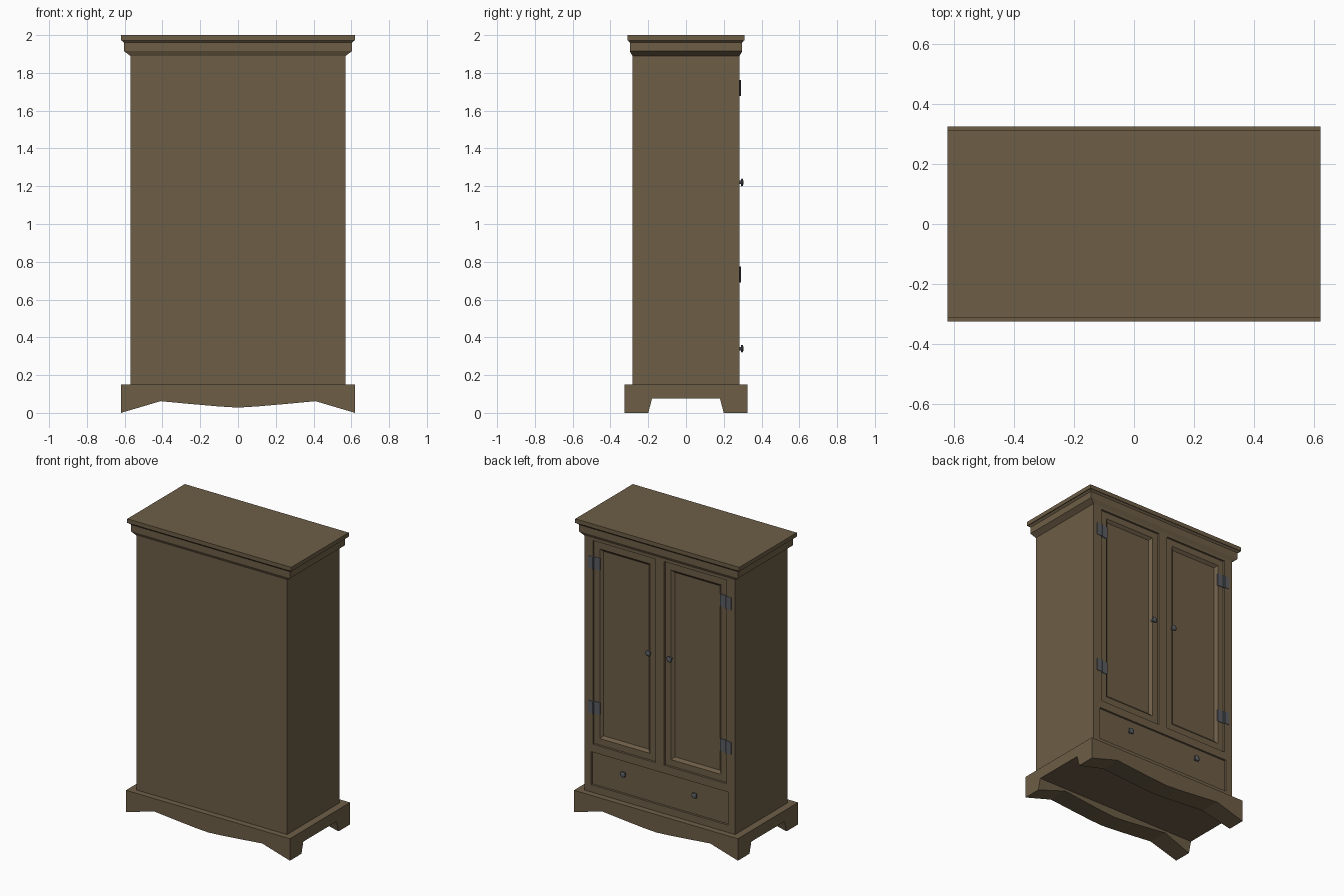
import bpy, bmesh, math
from mathutils import Matrix

if "Cube" in bpy.data.objects:
    bpy.data.objects.remove(bpy.data.objects["Cube"])


def material(name, rgb):
    m = bpy.data.materials.new(name)
    m.diffuse_color = (*rgb, 1)
    m.use_nodes = True
    m.node_tree.nodes["Principled BSDF"].inputs["Base Color"].default_value = m.diffuse_color
    return m


WOOD = material("brown_wood", (0.155, 0.112, 0.063))
METAL = material("grey_metal", (0.10, 0.11, 0.125))


def finish(bm, name, mat):
    bmesh.ops.recalc_face_normals(bm, faces=bm.faces)
    me = bpy.data.meshes.new(name)
    bm.to_mesh(me)
    bm.free()
    ob = bpy.data.objects.new(name, me)
    bpy.context.collection.objects.link(ob)
    me.materials.append(mat)
    return ob


def add_box(bm, x0, x1, y0, y1, z0, z1):
    m = Matrix.Translation(((x0 + x1) / 2, (y0 + y1) / 2, (z0 + z1) / 2))
    m = m @ Matrix.Diagonal((x1 - x0, y1 - y0, z1 - z0, 1))
    bmesh.ops.create_cube(bm, size=1, matrix=m)


def box(name, mat, *dims):
    bm = bmesh.new()
    add_box(bm, *dims)
    return finish(bm, name, mat)


def loft(name, mat, sections):
    bm = bmesh.new()
    rings = [[bm.verts.new(p) for p in s] for s in sections]
    n = len(rings[0])
    for a, b in zip(rings, rings[1:]):
        for i in range(n):
            j = (i + 1) % n
            bm.faces.new((a[i], a[j], b[j], b[i]))
    bm.faces.new(rings[0])
    bm.faces.new(rings[-1])
    return finish(bm, name, mat)


# plinth: shaped skirt lofted along x, with a tapered channel underneath
half = [(0, 0.028), (0.1, 0.034), (0.25, 0.047), (0.41, 0.062), (0.62, 0.0)]
outline = [(-x, z) for x, z in reversed(half[1:])] + half
sections = []
for x, p in outline:
    yw = 0.2 - 0.02 * p / 0.075
    side = [(0.325, 0.15), (0.325, p), (yw, p), (0.18, 0.075)]
    sections.append([(x, -y, z) for y, z in side] + [(x, y, z) for y, z in reversed(side)])
loft("plinth", WOOD, sections)

# stepped cornice
steps = [(0.57, 0.284, 1.89), (0.603, 0.297, 1.915), (0.603, 0.297, 1.96),
         (0.615, 0.307, 1.972), (0.62, 0.311, 1.972), (0.62, 0.311, 2.0)]
loft("cornice", WOOD, [[(-x, -y, z), (x, -y, z), (x, y, z), (-x, y, z)] for x, y, z in steps])

# carcass with recesses for the doors and the drawer
BODY_Y = 0.284
carcass = box("carcass", WOOD, -0.57, 0.57, -BODY_Y, BODY_Y, 0.14, 1.895)
openings = [(0.033, 0.506, 0.48, 1.872), (-0.506, -0.033, 0.48, 1.872), (-0.518, 0.518, 0.20, 0.425)]
for i, (x0, x1, z0, z1) in enumerate(openings):
    cutter = box("recess_cutter", WOOD, x0, x1, 0.24, 0.35, z0, z1)
    cutter.hide_render = True
    mod = carcass.modifiers.new("recess", "BOOLEAN")
    mod.operation = "DIFFERENCE"
    mod.solver = "EXACT"
    mod.object = cutter
    bpy.context.view_layer.objects.active = carcass
    bpy.ops.object.modifier_apply(modifier=mod.name)
    bpy.data.objects.remove(cutter, do_unlink=True)

# doors with a bevelled sunken panel, and a plain drawer front
DOOR_Y = 0.276
G = 0.004
for name, (x0, x1, z0, z1) in zip(("left_door", "right_door", "drawer_front"), openings):
    bm = bmesh.new()
    add_box(bm, x0 + G, x1 - G, 0.235, DOOR_Y, z0 + G, z1 - G)
    if "door" in name:
        bm.normal_update()
        face = max(bm.faces, key=lambda f: f.normal.y)
        bmesh.ops.inset_region(bm, faces=[face], thickness=0.062)
        bmesh.ops.inset_region(bm, faces=[face], thickness=0.025, depth=-0.016)
    finish(bm, name, WOOD)

# hinges: one leaf on the carcass, one on the door, barrel between
for s in (-1, 1):
    for z in (0.732, 1.72):
        bm = bmesh.new()
        for a, b, y in ((0.505, 0.542, BODY_Y + 0.003), (0.455, 0.505, DOOR_Y + 0.004)):
            add_box(bm, *sorted((s * a, s * b)), y - 0.012, y, z - 0.042, z + 0.042)
        bmesh.ops.create_cone(bm, cap_ends=True, segments=8, radius1=0.007, radius2=0.007, depth=0.086,
                              matrix=Matrix.Translation((s * 0.505, BODY_Y - 0.001, z)))
        finish(bm, "hinge", METAL)

# knobs: thin stem with a rounded head
knob = [(0.270, 0.009), (0.291, 0.009), (0.292, 0.018), (0.296, 0.021), (0.301, 0.018), (0.304, 0.008)]
for cx, cz in ((0.08, 1.22), (-0.08, 1.22), (0.27, 0.34), (-0.27, 0.34)):
    rings = []
    for y, r in knob:
        angles = [2 * math.pi * k / 12 for k in range(12)]
        rings.append([(cx + r * math.cos(t), y, cz + r * math.sin(t)) for t in angles])
    loft("knob", METAL, rings)
